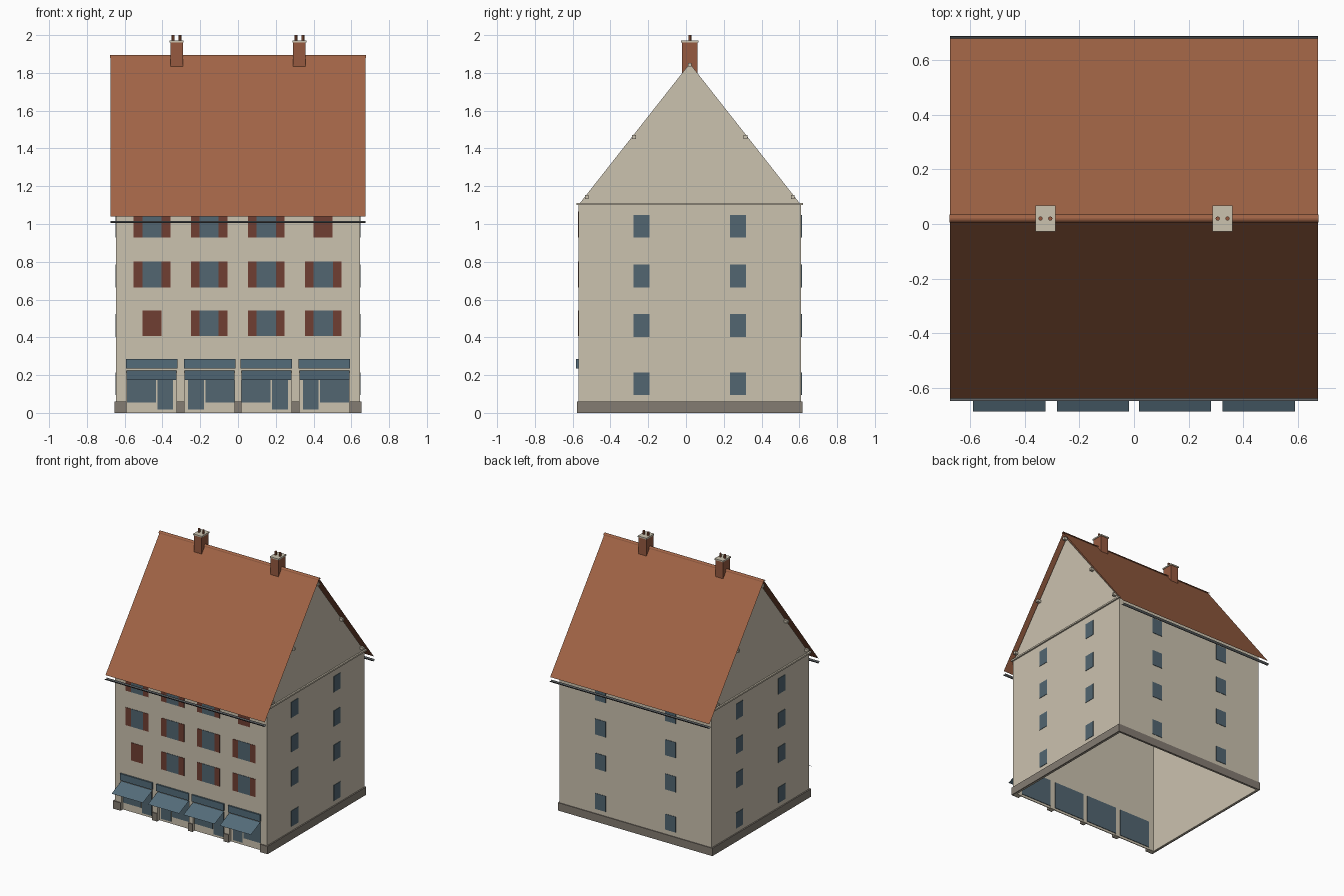
import bpy
import bmesh
import math
from mathutils import Vector

cube = bpy.data.objects.get("Cube")
if cube:
    bpy.data.objects.remove(cube, do_unlink=True)


def material(name, r, g, b):
    lin = [(c / 255 / 12.92 if c < 11 else ((c / 255 + 0.055) / 1.055) ** 2.4) for c in (r, g, b)]
    m = bpy.data.materials.new(name)
    m.use_nodes = True
    m.diffuse_color = (*lin, 1)
    m.node_tree.nodes["Principled BSDF"].inputs["Base Color"].default_value = (*lin, 1)
    return m


PLASTER = material("beige plaster", 203, 194, 175)
STONE = material("grey stone", 132, 124, 114)
TILE = material("roof tile", 161, 100, 70)
BRICK = material("chimney brick", 150, 90, 64)
GLASS = material("blue grey glass", 82, 102, 113)
SHUTTER = material("red brown shutter", 112, 62, 50)
AWNING = material("blue awning", 84, 108, 122)
METAL = material("gutter metal", 92, 96, 98)

# Main dimensions: wall planes, eaves and ridge
WX, FRONT, BACK = 0.645, -0.57, 0.61
MID = (FRONT + BACK) / 2
WALL_TOP, GABLE_TOP = 1.1, 1.85
ROOF_X, EAVE, RIDGE, ROOF_Y = 0.675, 1.04, 1.887, 0.66


def finish(name, bm, mat):
    me = bpy.data.meshes.new(name)
    bm.to_mesh(me)
    bm.free()
    me.materials.append(mat)
    ob = bpy.data.objects.new(name, me)
    bpy.context.collection.objects.link(ob)
    return ob


def boxes(name, mat, spans):
    """One object made of boxes, each given as x, y and z ranges."""
    bm = bmesh.new()
    for span in spans:
        verts = bmesh.ops.create_cube(bm, size=1)["verts"]
        for v in verts:
            v.co = Vector([(a + b) / 2 + c * (b - a) for c, (a, b) in zip(v.co, span)])
    return finish(name, bm, mat)


def sweep_x(name, mat, profile, x0, x1, closed=False):
    """Sweep a (y, z) profile along x; closed profiles become solids."""
    bm = bmesh.new()
    a, b = [[bm.verts.new((x, y, z)) for y, z in profile] for x in (x0, x1)]
    n = len(profile)
    for i in range(n if closed else n - 1):
        j = (i + 1) % n
        bm.faces.new((a[i], a[j], b[j], b[i]))
    if closed:
        bm.faces.new(a)
        bm.faces.new(b)
        bmesh.ops.recalc_face_normals(bm, faces=bm.faces)
    return finish(name, bm, mat)


def around(c, half):
    return (c - half, c + half)


# Shop bays on the ground floor: (x range, window range, door range), mirrored
half_bays = [((0.325, 0.59), (0.433, 0.587), (0.345, 0.425)),
             ((0.018, 0.282), (0.019, 0.172), (0.18, 0.265))]
bays = []
for bay in half_bays:
    bays += [bay, tuple((-b, -a) for a, b in bay)]
bays.sort()
SHOP_TOP = 0.225

# Front wall above the shops, and the piers between them
edges = [-WX] + [x for bay in bays for x in bay[0]] + [WX]
piers = list(zip(edges[::2], edges[1::2]))
depth = (FRONT, FRONT + 0.03)
boxes("front_wall", PLASTER, [((-WX, WX), depth, (SHOP_TOP, WALL_TOP))]
      + [(p, depth, (0, SHOP_TOP)) for p in piers])
boxes("back_wall", PLASTER, [((-WX, WX), (BACK - 0.01, BACK), (0, WALL_TOP))])

# Side walls with pointed gables
gable = [(FRONT, 0), (BACK, 0), (BACK, WALL_TOP), (MID, GABLE_TOP), (FRONT, WALL_TOP)]
for side, s in (("left", 1), ("right", -1)):
    sweep_x(side + "_gable_wall", PLASTER, gable, s * (WX - 0.01), s * WX, closed=True)
    boxes(side + "_gable_ledge", PLASTER,
          [(sorted((s * WX, s * 0.657)), (FRONT - 0.01, BACK + 0.01), (1.1, 1.112))])
    # Purlin ends under the roof edge
    purlins = [(MID, 1.843)]
    for t in (-1, 1):
        purlins += [(MID + t * 0.295, 1.46), (MID + t * 0.545, 1.143)]
    boxes(side + "_purlin_ends", PLASTER,
          [(sorted((s * WX, s * 0.672)), around(y, 0.01), around(z, 0.01)) for y, z in purlins])
    boxes(side + "_plinth", STONE, [(sorted((s * (WX - 0.005), s * 0.655)),
                                     (FRONT - 0.008, BACK + 0.006), (0, 0.06))])

boxes("back_plinth", STONE, [((-0.655, 0.655), (BACK - 0.005, BACK + 0.006), (0, 0.06))])
boxes("pier_plinths", STONE, [(p, (FRONT - 0.008, FRONT), (0, 0.06)) for p in piers])

# Shop fronts: recessed panel, window and door glass, sign board and awning
R = FRONT + 0.02
boxes("shop_panels", PLASTER, [(b, (R, R + 0.006), (0, SHOP_TOP)) for b, w, d in bays])
boxes("shop_inner_glass", GLASS, [(b, (R + 0.01, R + 0.014), (0.015, SHOP_TOP)) for b, w, d in bays])
boxes("shop_windows", GLASS, [(w, (R - 0.004, R), (0.055, SHOP_TOP)) for b, w, d in bays])
boxes("shop_doors", GLASS, [(d, (R - 0.004, R), (0.017, SHOP_TOP)) for b, w, d in bays])
boxes("shop_signs", AWNING, [((b[0] - 0.004, b[1] + 0.004), (FRONT - 0.012, FRONT), (0.234, 0.286))
                             for b, w, d in bays])
for i, (b, w, d) in enumerate(bays):
    sweep_x(f"awning_{i + 1}", AWNING, [(FRONT, SHOP_TOP), (-0.687, 0.173)], *b)

# Front windows with shutters; two of them are closed
T = 0.003
panes, shutters = [], []
for row, z in enumerate((0.475, 0.733, 0.997)):
    for col in range(4):
        x = -0.455 + col * 0.302
        span = ((FRONT - T, FRONT), around(z, 0.068))
        if (row, col) in ((0, 0), (2, 3)):
            shutters.append((around(x, 0.05), *span))
            continue
        panes.append((around(x, 0.051), *span))
        shutters += [(around(x + s * 0.074, 0.023), *span) for s in (-1, 1)]
boxes("front_window_panes", GLASS, panes)
boxes("front_shutters", SHUTTER, shutters)

# Plain windows on the sides and the back
rows = (0.155, 0.463, 0.725, 0.988)
boxes("side_windows", GLASS, [(sorted((s * WX, s * (WX + T))), around(MID + t * 0.256, 0.042), around(z, 0.06))
                              for s in (-1, 1) for t in (-1, 1) for z in rows])
boxes("back_windows", GLASS, [(around(t * 0.297, 0.045), (BACK, BACK + T), around(z, 0.06))
                              for t in (-1, 1) for z in rows])

# Thin tiled roof, ridge cap and open gutters
sweep_x("roof", TILE, [(MID - ROOF_Y, EAVE), (MID, RIDGE), (MID + ROOF_Y, EAVE)], -ROOF_X, ROOF_X)
arc = [math.pi * i / 6 for i in range(7)]
sweep_x("ridge_cap", TILE, [(MID + 0.014 * math.cos(a), RIDGE - 0.007 + 0.014 * math.sin(a)) for a in arc],
        -ROOF_X - 0.002, ROOF_X + 0.002)
for side, s in (("front", -1), ("back", 1)):
    sweep_x(side + "_gutter", METAL,
            [(MID + s * 0.658 + 0.012 * math.cos(a), 1.016 - 0.012 * math.sin(a)) for a in arc],
            -ROOF_X, ROOF_X)

# Chimneys with stone caps and pairs of pots
for side, s in (("left", 1), ("right", -1)):
    x = s * 0.325
    boxes(side + "_chimney", BRICK, [(around(x, 0.033), around(MID, 0.042), (1.78, 1.962))])
    boxes(side + "_chimney_cap", PLASTER, [(around(x, 0.037), around(MID, 0.047), (1.962, 1.972))])
    bm = bmesh.new()
    for t in (-1, 1):
        pot = bmesh.ops.create_cone(bm, segments=8, radius1=0.008, radius2=0.008, depth=0.03, cap_ends=True)
        bmesh.ops.translate(bm, verts=pot["verts"], vec=(x + t * 0.018, MID, 1.985))
    finish(side + "_chimney_pots", bm, BRICK)
